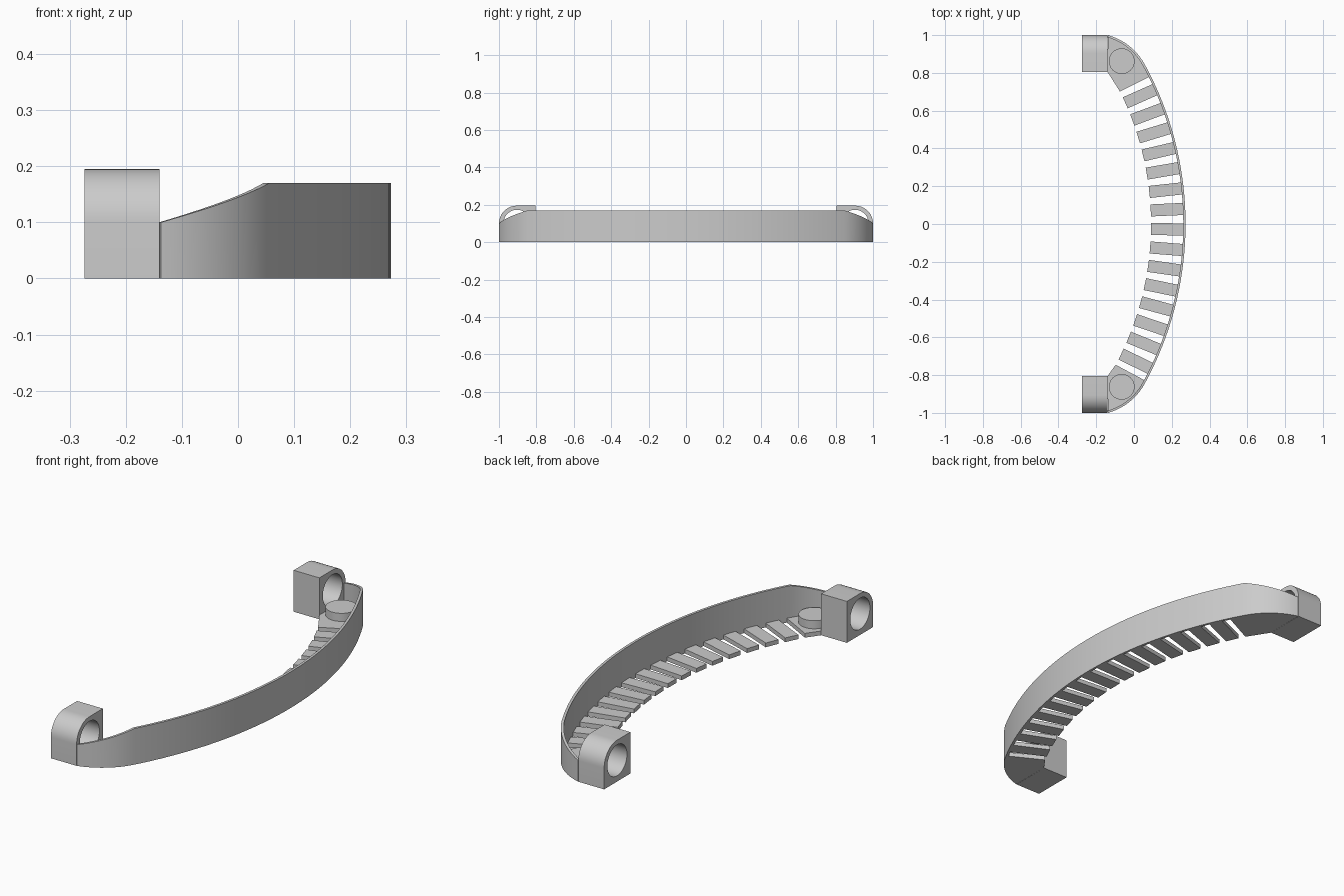
import bpy, bmesh
from math import sin, cos, radians, pi
from mathutils import Vector

cube = bpy.data.objects.get("Cube")
if cube:
    bpy.data.objects.remove(cube, do_unlink=True)

gray = bpy.data.materials.new("plain gray")
gray.use_nodes = True
gray.diffuse_color = (0.6, 0.6, 0.6, 1)
gray.node_tree.nodes["Principled BSDF"].inputs["Base Color"].default_value = gray.diffuse_color

# Plan curve: a long shallow arc with a tighter arc at each end
R, R_END = 1.76, 0.316
BEND, TIP = radians(28.77), radians(74.6)
CENTER = Vector((0.273 - R, 0))
WALL, FLOOR = 0.012, 0.02
SLAT_REACH = 0.183
BLOCK_X0, BLOCK_X1, BLOCK_Y = -0.274, -0.14, 0.805


def ray(a):
    return Vector((cos(a), sin(a)))


def rim(a, inset=0.0):
    if abs(a) <= BEND:
        return CENTER + ray(a) * (R - inset)
    hinge = CENTER + ray(BEND if a > 0 else -BEND) * (R - R_END)
    return hinge + ray(a) * (R_END - inset)


def spread(a, b, n):
    return [a + (b - a) * i / n for i in range(n + 1)]


def finish(bm, name):
    bmesh.ops.recalc_face_normals(bm, faces=bm.faces)
    mesh = bpy.data.meshes.new(name)
    bm.to_mesh(mesh)
    bm.free()
    mesh.materials.append(gray)
    obj = bpy.data.objects.new(name, mesh)
    bpy.context.collection.objects.link(obj)
    bpy.ops.object.select_all(action="DESELECT")
    obj.select_set(True)
    bpy.context.view_layer.objects.active = obj
    bpy.ops.object.shade_smooth_by_angle(angle=radians(30))
    return obj


def prism(name, loops, shift):
    """Fill closed loops (later ones are holes) and extrude them by shift."""
    bm = bmesh.new()
    edges = []
    for loop in loops:
        vs = [bm.verts.new(p) for p in loop]
        edges += [bm.edges.new((v, vs[i - 1])) for i, v in enumerate(vs)]
    bmesh.ops.triangle_fill(bm, use_beauty=True, edges=edges)
    out = bmesh.ops.extrude_face_region(bm, geom=bm.faces[:], use_keep_orig=True)
    moved = [g for g in out["geom"] if isinstance(g, bmesh.types.BMVert)]
    bmesh.ops.translate(bm, verts=moved, vec=shift)
    return finish(bm, name)


def plate(name, points, z, height):
    return prism(name, [[(p[0], p[1], z) for p in points]], (0, 0, height))


# Curved wall, its top sloping down at both ends
bm = bmesh.new()
angles = spread(-TIP, -BEND, 12)[:-1] + spread(-BEND, BEND, 40) + spread(BEND, TIP, 12)[1:]
rings = []
for a in angles:
    drop = max(0, (abs(a) - BEND) / (TIP - BEND))
    top = 0.17 - 0.07 * drop
    outer, inner = rim(a), rim(a, WALL)
    rings.append([bm.verts.new((p.x, p.y, z)) for p, z in
                  ((outer, 0), (outer, top), (inner, top), (inner, 0))])
for r, s in zip(rings, rings[1:]):
    for k in range(4):
        bm.faces.new((r[k - 1], r[k], s[k], s[k - 1]))
bm.faces.new(rings[0])
bm.faces.new(rings[-1])
finish(bm, "curved_wall")

# Radial floor slats
for i, a in enumerate(spread(radians(24), radians(-25.9), 14)):
    side = Vector((-sin(a), cos(a))) * 0.032
    near, far = rim(a, SLAT_REACH), rim(a, 0.006)
    plate(f"floor_slat_{i + 1}", (near - side, far - side, far + side, near + side), 0, FLOOR)

# End plates, pegs and bored mounting blocks
for s, label, edge in ((1, "back", radians(26.4)), (-1, "front", radians(28.2))):
    outline = [rim(s * a, 0.004) for a in spread(edge, TIP, 18)]
    outline += [(BLOCK_X1, s * BLOCK_Y), rim(s * edge, SLAT_REACH)]
    plate(f"{label}_end_plate", outline, 0, FLOOR)

    peg = [Vector((-0.065, s * 0.862)) + ray(a) * 0.068 for a in spread(0, 2 * pi, 40)[:-1]]
    plate(f"{label}_peg", peg, FLOOR, 0.038)

    corner = [0.905 + 0.095j + 0.0 for _ in range(1)][0]
    profile = [(BLOCK_Y, 0), (1, 0)]
    profile += [(0.905 + 0.095 * cos(a), 0.1 + 0.095 * sin(a)) for a in spread(0, pi / 2, 12)]
    profile += [(BLOCK_Y, 0.195)]
    bore = [(0.903 + 0.073 * cos(a), 0.1 + 0.073 * sin(a)) for a in spread(0, 2 * pi, 40)[:-1]]
    loops = [[(BLOCK_X0, s * y, z) for y, z in loop] for loop in (profile, bore)]
    prism(f"{label}_mounting_block", loops, (BLOCK_X1 - BLOCK_X0, 0, 0))
